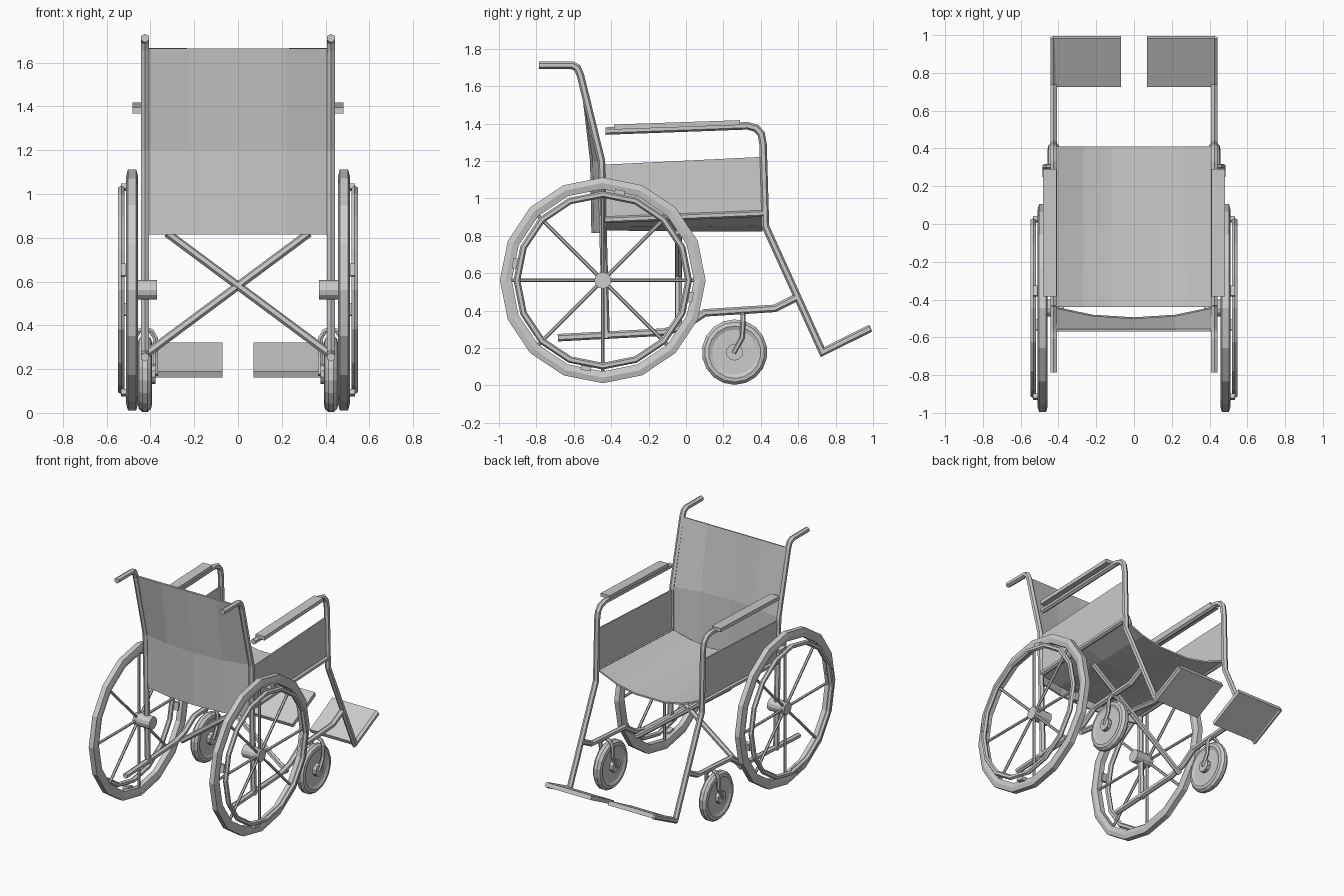
import bpy, bmesh
from math import sin, cos, pi, atan2
from mathutils import Vector, Matrix

if "Cube" in bpy.data.objects:
    bpy.data.objects.remove(bpy.data.objects["Cube"])

WY, WZ = -0.445, 0.562      # big wheel centre
CY, CZ = 0.26, 0.178        # caster centre
FX = 0.425                  # frame tube plane


def finish(name, bm, mirror=True):
    bmesh.ops.remove_doubles(bm, verts=bm.verts, dist=1e-5)
    bmesh.ops.recalc_face_normals(bm, faces=bm.faces)
    me = bpy.data.meshes.new(name)
    bm.to_mesh(me)
    bm.free()
    ob = bpy.data.objects.new(name, me)
    bpy.context.collection.objects.link(ob)
    if mirror:
        ob.modifiers.new("mirror", 'MIRROR').use_mirror_merge = False
    return ob


def sweep(bm, pts, r, sides=6):
    """Mitred tube through the points."""
    pts = [Vector(p) for p in pts]
    d0 = (pts[1] - pts[0]).normalized()
    u = d0.orthogonal().normalized() if abs(d0.x) > 0.5 else (Vector((1, 0, 0)) - d0 * d0.x).normalized()
    rings = []
    for i, p in enumerate(pts):
        a = (p - pts[i - 1]).normalized() if i else d0
        b = (pts[i + 1] - p).normalized() if i < len(pts) - 1 else a
        t = (a + b).normalized()
        u = (u - t * u.dot(t)).normalized()
        v = t.cross(u)
        k = 1 / max(0.5, t.dot(a))
        rings.append([bm.verts.new(p + r * (u * sin(2 * pi * j / sides) + v * k * cos(2 * pi * j / sides)))
                      for j in range(sides)])
    for A, B in zip(rings, rings[1:]):
        for j in range(sides):
            m = (j + 1) % sides
            bm.faces.new((A[j], A[m], B[m], B[j]))
    bm.faces.new(rings[0])
    bm.faces.new(rings[-1])


def tube(name, paths, r, mirror=True, sides=6):
    bm = bmesh.new()
    for p in paths:
        sweep(bm, p, r, sides)
    return finish(name, bm, mirror)


def side(yz, x=FX):
    return [(x, y, z) for y, z in yz]


def lathe(name, profile, cy, cz, n, closed):
    """Spin an (x, radius) profile about an x-parallel axle."""
    bm = bmesh.new()
    rings = [[bm.verts.new((x, cy + r * sin(2 * pi * k / n), cz + r * cos(2 * pi * k / n)))
              for k in range(n)] for x, r in profile]
    pairs = list(zip(rings, rings[1:])) + ([(rings[-1], rings[0])] if closed else [])
    for A, B in pairs:
        for k in range(n):
            m = (k + 1) % n
            bm.faces.new((A[k], A[m], B[m], B[k]))
    if not closed:
        bm.faces.new(rings[0])
        bm.faces.new(rings[-1])
    return finish(name, bm)


def prism(name, yz, x0, x1):
    """Side-view outline extruded along x."""
    bm = bmesh.new()
    f = bm.faces.new([bm.verts.new((x0, y, z)) for y, z in yz])
    ext = bmesh.ops.extrude_face_region(bm, geom=[f])
    bmesh.ops.translate(bm, vec=(x1 - x0, 0, 0),
                        verts=[v for v in ext["geom"] if isinstance(v, bmesh.types.BMVert)])
    return finish(name, bm)


def cloth(name, rows, thick):
    bm = bmesh.new()
    g = [[bm.verts.new(p) for p in row] for row in rows]
    for A, B in zip(g, g[1:]):
        for j in range(len(A) - 1):
            bm.faces.new((A[j], A[j + 1], B[j + 1], B[j]))
    ob = finish(name, bm, False)
    s = ob.modifiers.new("thickness", 'SOLIDIFY')
    s.thickness, s.offset = thick, 0
    return ob


# Big wheels: tyre, hand rim, hub, spokes, rim tabs
lathe("tyre", [(.465, .55), (.503, .55), (.511, .52), (.503, .487), (.465, .487), (.457, .52)],
      WY, WZ, 16, True)
lathe("hand_rim", [(.533 + .017 * sin(a * pi / 3), .459 + .018 * cos(a * pi / 3)) for a in range(6)],
      WY, WZ, 16, True)
lathe("wheel_hub", [(.37, .045), (.505, .045)], WY, WZ, 12, False)
tube("spokes", [side([(WY, WZ), (WY + .495 * sin(k * pi / 4), WZ + .495 * cos(k * pi / 4))], .485)
                for k in range(8)], .010)
bm = bmesh.new()
for k in range(4):
    a = .19 + k * pi / 2
    bmesh.ops.create_cube(bm, size=1, matrix=Matrix.Translation(
        (.512, WY + .478 * sin(a), WZ + .478 * cos(a))) @ Matrix.Rotation(-a, 4, 'X')
        @ Matrix.Diagonal((.045, .055, .025, 1)))
finish("rim_tabs", bm)

# Casters with forks
lathe("caster_wheel", [(.402, .12), (.393, .14), (.397, .16), (.414, .175), (.436, .175),
                       (.453, .16), (.457, .14), (.448, .12)], CY, CZ, 18, False)
lathe("caster_axle", [(.376, .045), (.474, .045)], CY, CZ, 10, False)
tube("caster_fork", [[(FX + s * .048, CY - .005, CZ - .005), (FX + s * .048, .30, .255),
                      (FX + s * .048, .305, .34), (FX + s * .03, .305, .372), (FX, .305, .385)]
                     for s in (-1, 1)], .013)

# Frame tubes
tube("back_post_and_handle", [side([(-.785, 1.712), (-.61, 1.712), (-.582, 1.698), (-.565, 1.66),
                                    (-.452, 1.2), (-.445, .87), (-.427, .25)])], .02)
tube("lower_rail", [side([(-.685, .255), (-.12, .285), (-.01, .315), (.10, .388),
                          (.475, .412), (.59, .47)])], .02)
tube("arm_and_leg_tube", [side([(-.43, 1.36), (.33, 1.388), (.375, 1.375), (.402, 1.345), (.412, 1.29),
                                (.425, .85), (.73, .178), (.985, .305)])], .02)
tube("seat_rail", [side([(-.445, .885), (.42, .92)])], .018)
tube("cross_brace", [[(.425, -.04, .265), (-.325, -.04, .822)],
                     [(-.425, -.038, .265), (.325, -.038, .822)]], .019, mirror=False)

# Arm pads, side panels, foot plates
prism("arm_pad", [(-.385, 1.368), (-.385, 1.395), (.29, 1.418), (.29, 1.392)], .41, .482)
prism("side_panel", [(-.44, .88), (-.445, 1.18), (.413, 1.222), (.42, .92)], .417, .427)
prism("foot_plate", [(.735, .162), (.724, .188), (.982, .322), (.994, .294)], .07, .43)

# Sagging cloth seat and backrest
seat_sec = [(-.415, 0), (-.27, .6), (-.12, .92), (.12, .92), (.27, .6), (.415, 0)]
cloth("seat", [[(x, y, z - d * s) for x, s in seat_sec]
               for y, z, d in ((-.44, .885, .055), (0, .903, .08), (.41, .92, .10))], .012)
back_sec = [(-.415, 0), (-.22, .75), (0, 1), (.22, .75), (.415, 0)]
cloth("backrest", [[(x, y - b * s, z) for x, s in back_sec]
                   for y, z, b in ((-.562, 1.665, 0), (-.452, 1.2, .055), (-.445, .815, .055))], .012)
